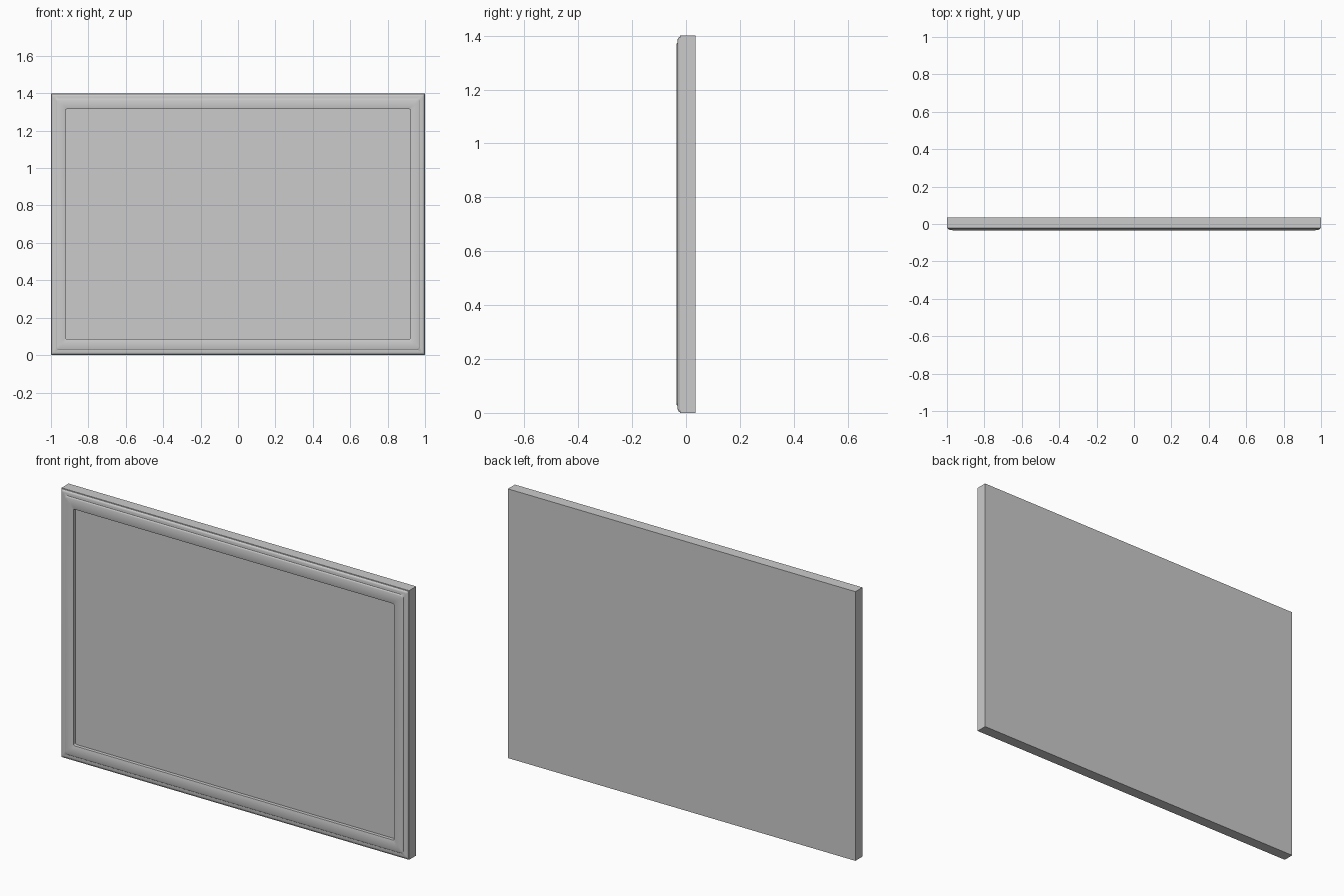
import bpy, bmesh, math

if "Cube" in bpy.data.objects:
    bpy.data.objects.remove(bpy.data.objects["Cube"])

W, H = 1.0, 0.7   # half width, half height


def ring_points(inset_x, inset_z, y, r, n=5):
    """Rounded rectangle in the xz plane, counter-clockwise seen from the front."""
    hx, hz = W - inset_x, H - inset_z
    pts = []
    for k, (sx, sz) in enumerate(((1, 1), (-1, 1), (-1, -1), (1, -1))):
        for i in range(n):
            a = math.pi / 2 * (k + i / (n - 1))
            pts.append((sx * (hx - r) + r * math.cos(a), y,
                        H + sz * (hz - r) + r * math.sin(a)))
    return pts


def loft(name, rings, cap_first=False, cap_last=False):
    bm = bmesh.new()
    loops = [[bm.verts.new(p) for p in ring_points(*r)] for r in rings]
    for a, b in zip(loops, loops[1:]):
        for i in range(len(a)):
            j = (i + 1) % len(a)
            bm.faces.new((a[i], a[j], b[j], b[i]))
    if cap_first:
        bm.faces.new(loops[0][::-1])
    if cap_last:
        bm.faces.new(loops[-1])
    bmesh.ops.remove_doubles(bm, verts=bm.verts, dist=1e-5)
    bmesh.ops.recalc_face_normals(bm, faces=bm.faces)
    me = bpy.data.meshes.new(name)
    bm.to_mesh(me)
    bm.free()
    ob = bpy.data.objects.new(name, me)
    bpy.context.collection.objects.link(ob)
    bpy.ops.object.select_all(action='DESELECT')
    ob.select_set(True)
    bpy.context.view_layer.objects.active = ob
    bpy.ops.object.shade_smooth_by_angle(angle=math.radians(35))
    return ob


# One board: square back, rounded shoulder, raised moulding, recessed panel
loft("framed_board", [
    (0.000, 0.000, 0.036, 0.0),
    (0.000, 0.000, -0.022, 0.0),
    # rounded shoulder
    (0.004, 0.004, -0.023, 0.004),
    (0.006, 0.006, -0.027, 0.006),
    (0.010, 0.010, -0.030, 0.008),
    (0.015, 0.015, -0.031, 0.010),
    # raised moulding
    (0.027, 0.027, -0.0315, 0.012),
    (0.030, 0.030, -0.0345, 0.012),
    (0.034, 0.034, -0.036, 0.012),
    (0.075, 0.083, -0.036, 0.008),
    # inner lip and recessed panel
    (0.077, 0.085, -0.035, 0.008),
    (0.077, 0.085, -0.017, 0.008),
], cap_first=True, cap_last=True)
